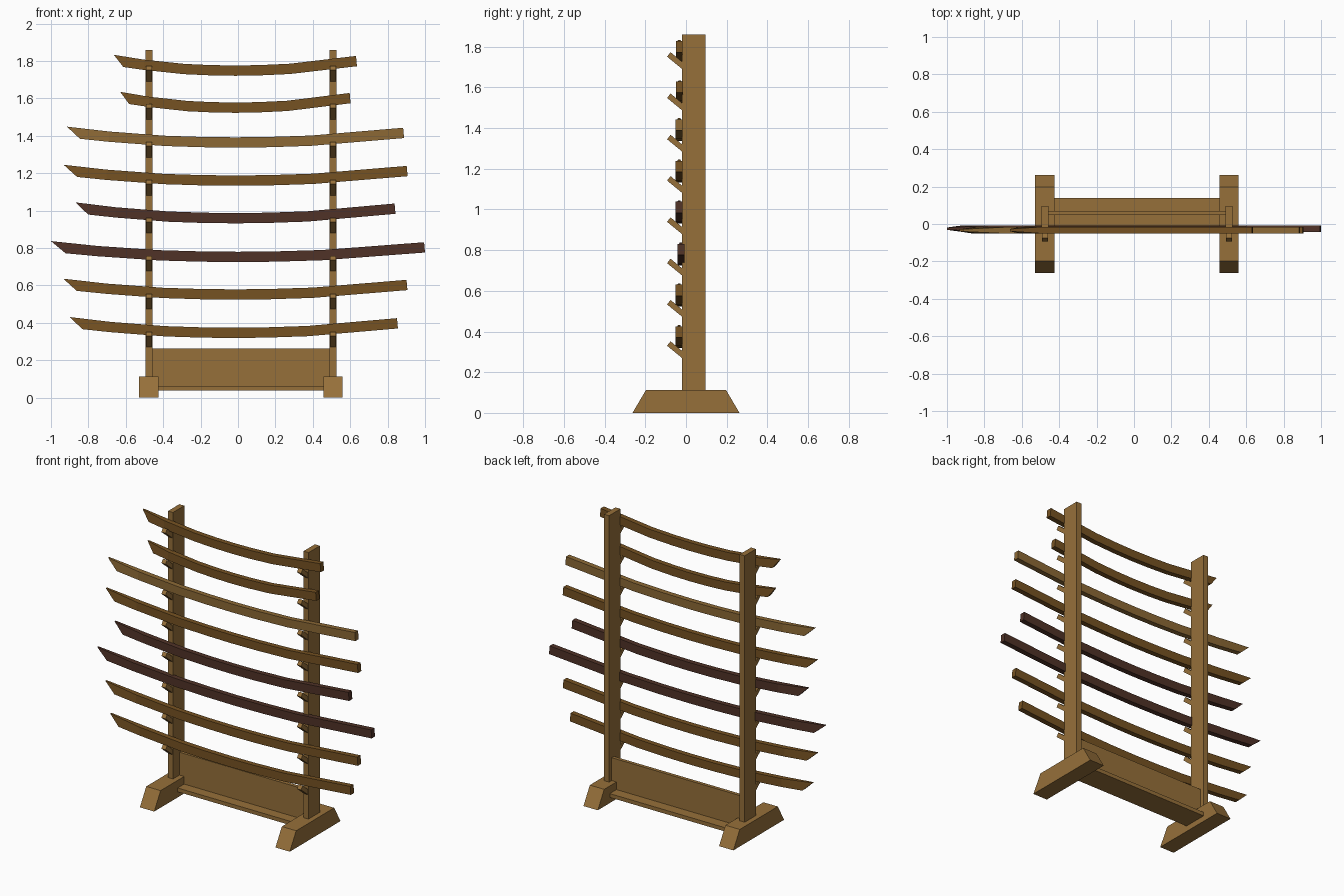
import bpy, bmesh

if "Cube" in bpy.data.objects:
    bpy.data.objects.remove(bpy.data.objects["Cube"])


def material(name, rgb):
    m = bpy.data.materials.new(name)
    m.diffuse_color = (*rgb, 1)
    m.use_nodes = True
    m.node_tree.nodes["Principled BSDF"].inputs["Base Color"].default_value = m.diffuse_color
    return m


WOOD = material("rack wood", (0.305, 0.162, 0.042))
BROWN = material("brown blade wood", (0.181, 0.084, 0.016))
LIGHT = material("light blade wood", (0.262, 0.141, 0.036))
DARK = material("dark blade wood", (0.080, 0.032, 0.020))


def make(name, bm, mat):
    bmesh.ops.recalc_face_normals(bm, faces=bm.faces[:])
    me = bpy.data.meshes.new(name)
    bm.to_mesh(me)
    bm.free()
    me.materials.append(mat)
    ob = bpy.data.objects.new(name, me)
    bpy.context.collection.objects.link(ob)
    return ob


def prism(name, yz, x0, x1, mat):
    """Extrude a y-z profile along x."""
    bm = bmesh.new()
    face = bm.faces.new([bm.verts.new((x0, y, z)) for y, z in yz])
    ext = bmesh.ops.extrude_face_region(bm, geom=[face])["geom"]
    verts = [g for g in ext if isinstance(g, bmesh.types.BMVert)]
    bmesh.ops.translate(bm, verts=verts, vec=(x1 - x0, 0, 0))
    return make(name, bm, mat)


def rect(y0, y1, z0, z1):
    return [(y0, z0), (y1, z0), (y1, z1), (y0, z1)]


CX = 0.016  # middle of the rack
HALF = 0.492  # post distance from the middle

# Feet, posts and slanted pegs on both sides
for side, s in (("left", -1), ("right", 1)):
    x = CX + s * HALF
    prism(side + "_foot", [(-0.263, 0), (0.263, 0), (0.197, 0.112), (-0.197, 0.112)],
          x - 0.052, x + 0.052, WOOD)
    prism(side + "_post", rect(-0.02, 0.097, 0.10, 1.86), x - 0.018, x + 0.018, WOOD)
    for i in range(8):
        z = 0.270 + 0.203 * i
        prism(f"{side}_peg_{i + 1}",
              [(-0.01, z - 0.008), (-0.093, z + 0.060), (-0.076, z + 0.082), (-0.01, z + 0.027)],
              x - 0.015, x + 0.015, WOOD)

# Lower shelf plank and upright board between the posts
prism("shelf_plank", rect(-0.02, 0.139, 0.037, 0.062), CX - 0.45, CX + 0.45, WOOD)
prism("back_board", rect(0.047, 0.07, 0.06, 0.262), CX - 0.48, CX + 0.48, WOOD)

# Shared blade curve: position along half length, rise
CURVE = [(-1, 0.053), (-0.75, 0.031), (-0.42, 0.0085), (-0.2, 0.002), (0, 0),
         (0.2, 0.002), (0.45, 0.0095), (1, 0.051)]


def blade(name, xl, xr, z, yc, mat):
    """Curved rectangular bar with a slanted, narrowed tip on the left."""
    mid, half = (xl + xr) / 2, (xr - xl) / 2
    bm = bmesh.new()
    rings = []
    for i, (t, rise) in enumerate(CURVE):
        tip = i == 0
        xt = mid + t * half
        xb = xt + (0.078 * half if tip else 0)
        if i == len(CURVE) - 1:
            xt -= 0.005
        zb = z + rise - (0.006 if tip else 0)
        zt = z + rise + 0.055 + (0.004 if tip else 0)
        w = 0.017
        wt = 0.006 if tip else w
        rings.append([bm.verts.new(p) for p in (
            (xb, yc - w, zb), (xb, yc + w, zb), (xt, yc + wt, zt), (xt, yc - wt, zt))])
    for a, b in zip(rings, rings[1:]):
        for k in range(4):
            n = (k + 1) % 4
            bm.faces.new((a[k], a[n], b[n], b[k]))
    bm.faces.new(rings[0])
    bm.faces.new(rings[-1])
    make(name, bm, mat)


# Eight practice swords: left end, right end, lowest z, y centre, colour
for i, args in enumerate([
    (-0.90, 0.855, 0.319, -0.034, BROWN),
    (-0.934, 0.906, 0.524, -0.034, BROWN),
    (-1.0, 1.0, 0.725, -0.025, DARK),
    (-0.868, 0.842, 0.932, -0.034, DARK),
    (-0.932, 0.907, 1.133, -0.034, BROWN),
    (-0.915, 0.888, 1.337, -0.034, LIGHT),
    (-0.63, 0.602, 1.523, -0.031, BROWN),
    (-0.664, 0.636, 1.721, -0.033, BROWN),
]):
    blade(f"wooden_sword_{i + 1}", *args)
